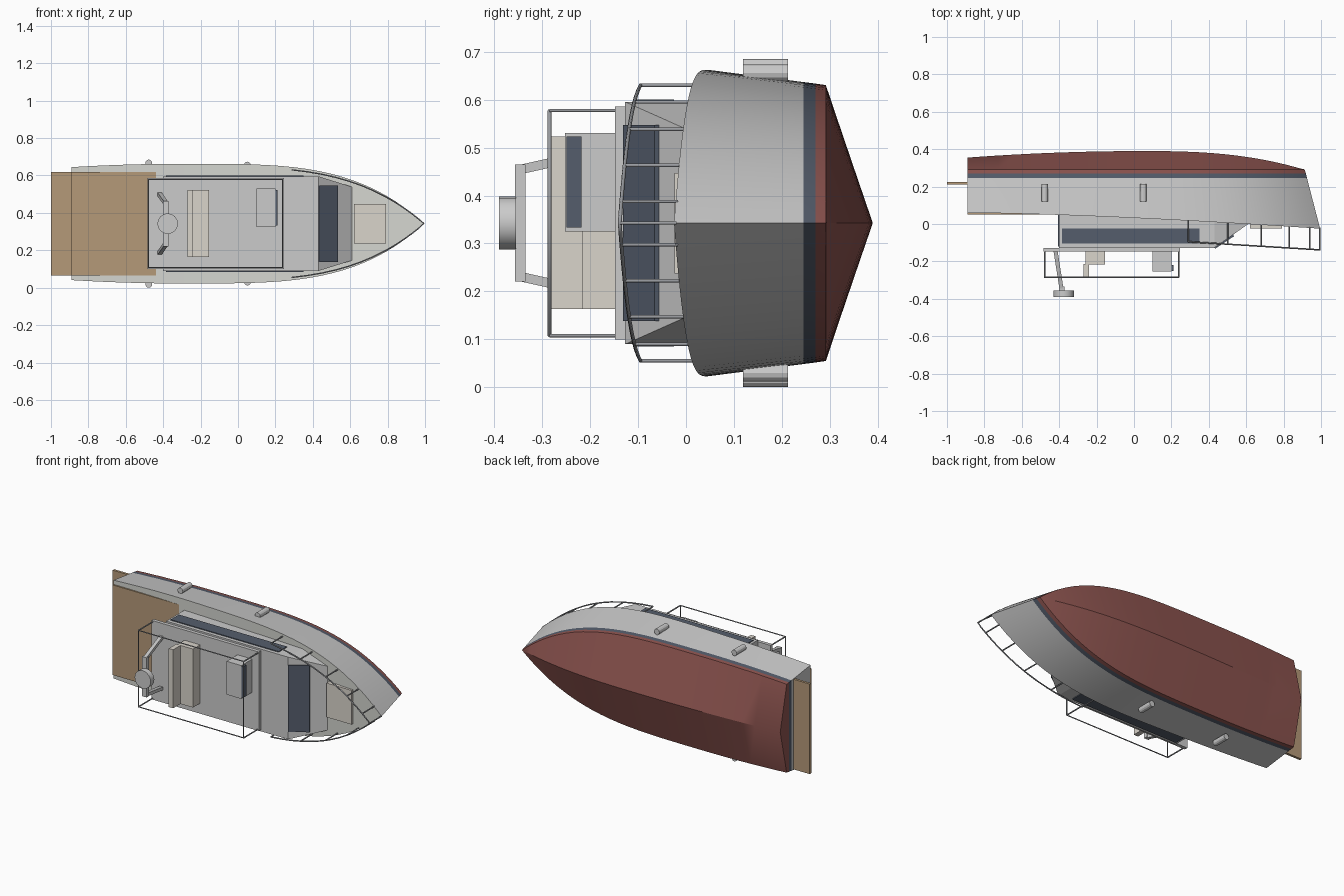
import bpy, bmesh, math

if "Cube" in bpy.data.objects:
    bpy.data.objects.remove(bpy.data.objects["Cube"])

ZC = 0.3425  # centreline height: the boat lies on its side, deck facing -y


def material(name, rgb):
    m = bpy.data.materials.new(name)
    m.diffuse_color = (*rgb, 1)
    m.use_nodes = True
    m.node_tree.nodes["Principled BSDF"].inputs["Base Color"].default_value = m.diffuse_color
    return m


WHITE = material("gelcoat", (0.78, 0.78, 0.75))
DECK = material("deck_grey", (0.66, 0.67, 0.63))
RED = material("antifoul_red", (0.27, 0.09, 0.08))
NAVY = material("dark_navy", (0.09, 0.11, 0.15))
TEAK = material("teak", (0.46, 0.32, 0.19))
TAN = material("cushion_tan", (0.70, 0.66, 0.60))
STEEL = material("steel", (0.32, 0.33, 0.35))


def mesh_object(name, verts, faces, mats, indices=None):
    me = bpy.data.meshes.new(name)
    me.from_pydata(verts, [], faces)
    for m in mats:
        me.materials.append(m)
    if indices:
        me.polygons.foreach_set("material_index", indices)
    bm = bmesh.new()
    bm.from_mesh(me)
    bmesh.ops.remove_doubles(bm, verts=bm.verts, dist=1e-5)
    bmesh.ops.recalc_face_normals(bm, faces=bm.faces)
    bm.to_mesh(me)
    bm.free()
    ob = bpy.data.objects.new(name, me)
    bpy.context.collection.objects.link(ob)
    return ob


def prism(name, profile, z0, z1, mat):
    """Extrude an x-y profile from z0 to z1."""
    n = len(profile)
    verts = [(x, y, z) for z in (z0, z1) for x, y in profile]
    faces = [tuple(range(n)), tuple(range(n, 2 * n))]
    faces += [(i, (i + 1) % n, n + (i + 1) % n, n + i) for i in range(n)]
    return mesh_object(name, verts, faces, [mat])


def box(name, x0, x1, y0, y1, z0, z1, mat):
    return prism(name, [(x0, y0), (x1, y0), (x1, y1), (x0, y1)], z0, z1, mat)


def smooth(ob):
    bpy.ops.object.select_all(action='DESELECT')
    ob.select_set(True)
    bpy.context.view_layer.objects.active = ob
    bpy.ops.object.shade_smooth_by_angle(angle=math.radians(30))


def tubes(name, paths, radius, mat):
    """Join several (points, closed) paths into one tubular object."""
    cu = bpy.data.curves.new(name, 'CURVE')
    cu.dimensions = '3D'
    cu.bevel_depth = radius
    cu.bevel_resolution = 1
    cu.use_fill_caps = True
    for pts, closed in paths:
        sp = cu.splines.new('POLY')
        sp.points.add(len(pts) - 1)
        for p, co in zip(sp.points, pts):
            p.co = (*co, 1)
        sp.use_cyclic_u = closed
    cu.materials.append(mat)
    ob = bpy.data.objects.new(name, cu)
    bpy.context.collection.objects.link(ob)
    bpy.ops.object.select_all(action='DESELECT')
    ob.select_set(True)
    bpy.context.view_layer.objects.active = ob
    bpy.ops.object.convert(target='MESH')
    return ob


def cylinder(name, centre, radius, depth, sides, mat):
    bpy.ops.mesh.primitive_cylinder_add(vertices=sides, radius=radius, depth=depth,
                                        location=centre, rotation=(math.pi / 2, 0, 0))
    ob = bpy.context.object
    ob.name = name
    ob.data.materials.append(mat)
    smooth(ob)
    return ob


# Hull lines
STERN, BOW = -0.89, 0.995


def half_beam(x):
    if x < -0.3:
        return 0.32 - 0.018 * ((x + 0.3) / 0.59) ** 2
    return 0.32 * (1 - min(1, (x + 0.3) / (BOW + 0.3)) ** 3.7)


def sheer_y(x):
    return 0.06 - 0.085 * max(0, (x - STERN) / (BOW - STERN)) ** 1.5


def keel_y(x):
    if x < 0.05:
        return 0.39 - 0.035 * ((0.05 - x) / 0.94) ** 2
    return 0.39 - 0.1 * ((x - 0.05) / 0.862) ** 2.6


# Hull: rows run sheer, boot stripe top, stripe bottom, chine, keel, then mirrored
N = 28
ROWS = [(BOW, None, 1.0), (0.925, 0.245, 0.92), (0.919, 0.27, 0.91), (0.912, 0.292, 0.9)]
verts = []
for i in range(N + 1):
    t = 1 - (1 - i / N) ** 1.3
    sheer_x = STERN + t * (BOW - STERN)
    side = []
    for end, y, k in ROWS:
        x = STERN + t * (end - STERN)
        side.append((x, sheer_y(sheer_x) if y is None else y, half_beam(sheer_x) * k))
    kx = STERN + t * (0.912 - STERN)
    verts += [(x, y, ZC + b) for x, y, b in side]
    verts.append((kx, keel_y(kx), ZC))
    verts += [(x, y, ZC - b) for x, y, b in reversed(side)]
faces, idx = [], []
row_mat = [0, 1, 2, 2, 2, 2, 1, 0]
for i in range(N):
    a, b = i * 9, i * 9 + 9
    for r in range(8):
        faces.append((a + r, a + r + 1, b + r + 1, b + r))
        idx.append(row_mat[r])
    faces.append((a, b, b + 8, a + 8))
    idx.append(3)
for r in range(3):
    faces.append((r, r + 1, 7 - r, 8 - r))
    idx.append(row_mat[r])
faces.append((3, 4, 5))
idx.append(2)
smooth(mesh_object("hull", verts, faces, [WHITE, NAVY, RED, DECK], idx))

# Teak decks and foredeck hatch
box("cockpit_sole", STERN, -0.4, 0.05, 0.064, ZC - 0.277, ZC + 0.277, TEAK)
box("swim_platform", -1.0, STERN + 0.01, 0.21, 0.225, ZC - 0.277, ZC + 0.277, TEAK)
box("foredeck_hatch", 0.62, 0.79, -0.024, 0.01, ZC - 0.105, ZC + 0.105, TAN)

# Cabin: straight sides, raked front narrowing at its foot
cv, W = [], 0.253
for s in (-1, 1):
    cv += [(-0.4, 0.055, ZC + s * W), (-0.4, -0.127, ZC + s * W), (0.43, -0.127, ZC + s * W),
           (0.43, 0.02, ZC + s * W), (0.615, 0.003, ZC + s * 0.195)]
cf = [(0, 1, 2, 3), (2, 3, 4), (5, 6, 7, 8), (7, 8, 9), (0, 1, 6, 5),
      (1, 2, 7, 6), (2, 4, 9, 7), (0, 3, 8, 5), (3, 4, 9, 8)]
mesh_object("cabin", cv, cf, [WHITE])
prism("windshield", [(0.43, -0.127), (0.434, -0.132), (0.534, -0.066), (0.53, -0.055)],
      ZC - 0.205, ZC + 0.205, NAVY)
for s, label in ((-1, "left"), (1, "right")):
    box(f"side_window_{label}", -0.385, 0.35, -0.105, -0.025,
        ZC + s * 0.245, ZC + s * 0.258, NAVY)
box("cabin_door", -0.405, -0.398, -0.12, 0.05, ZC - 0.2, ZC + 0.2, NAVY)

# Flybridge: roof, rail, seat and helm
box("flybridge_roof", -0.485, 0.245, -0.148, -0.127, ZC - 0.243, ZC + 0.243, WHITE)
corners = [(-0.478, -0.235), (0.238, -0.235), (0.238, 0.235), (-0.478, 0.235)]
paths = [([(x, -0.285, ZC + z) for x, z in corners], True)]
paths += [([(x, -0.14, ZC + z), (x, -0.285, ZC + z)], False) for x, z in corners]
tubes("flybridge_rail", paths, 0.004, STEEL)
box("seat_base", -0.26, -0.155, -0.217, -0.14, 0.163, 0.523, TAN)
box("seat_back", -0.27, -0.24, -0.288, -0.215, 0.163, 0.523, TAN)
box("helm_console", 0.1, 0.2, -0.253, -0.14, 0.325, 0.53, WHITE)
box("helm_screen", 0.198, 0.21, -0.25, -0.218, 0.333, 0.523, NAVY)

# Radar arch: two leaning legs, crossbar and scanner
for s, label in ((-1, "left"), (1, "right")):
    lv = [(x + dx, y, ZC + s * (z + dz))
          for x, y, z in ((-0.42, -0.14, 0.158), (-0.388, -0.345, 0.112))
          for dx, dz in ((-0.011, -0.01), (0.011, -0.01), (0.011, 0.01), (-0.011, 0.01))]
    lf = [(0, 1, 2, 3), (4, 5, 6, 7)] + [(i, (i + 1) % 4, 4 + (i + 1) % 4, 4 + i) for i in range(4)]
    mesh_object(f"arch_leg_{label}", lv, lf, [WHITE])
box("arch_crossbar", -0.402, -0.372, -0.357, -0.335, ZC - 0.122, ZC + 0.122, WHITE)
cylinder("radar_scanner", (-0.376, -0.3725, ZC), 0.055, 0.035, 16, WHITE)

# Bow rail following the sheer
def rail_point(x, s):
    return (x, -0.095 - 0.043 * (x - 0.29) / 0.7, ZC + s * half_beam(x) * 0.95)


xs = [0.29 + 0.703 * (1 - (1 - i / 12) ** 1.4) for i in range(13)]
loop = [rail_point(x, 1) for x in xs] + [rail_point(x, -1) for x in reversed(xs[:-1])]
paths = [(loop, False)]
for x in (0.29, 0.5, 0.68, 0.83, 0.94, 0.992):
    for s in ((1, -1) if x < 0.99 else (0,)):
        p = rail_point(x, s)
        paths.append(([p, (x, sheer_y(x) + 0.005, p[2])], False))
tubes("bow_rail", paths, 0.004, STEEL)

# Fenders
for x, off in ((-0.477, 0.3245), (0.05, 0.313)):
    for s, label in ((-1, "left"), (1, "right")):
        end = "aft" if x < 0 else "fore"
        cylinder(f"fender_{end}_{label}", (x, 0.166, ZC + s * off), 0.018, 0.094, 12, WHITE)
